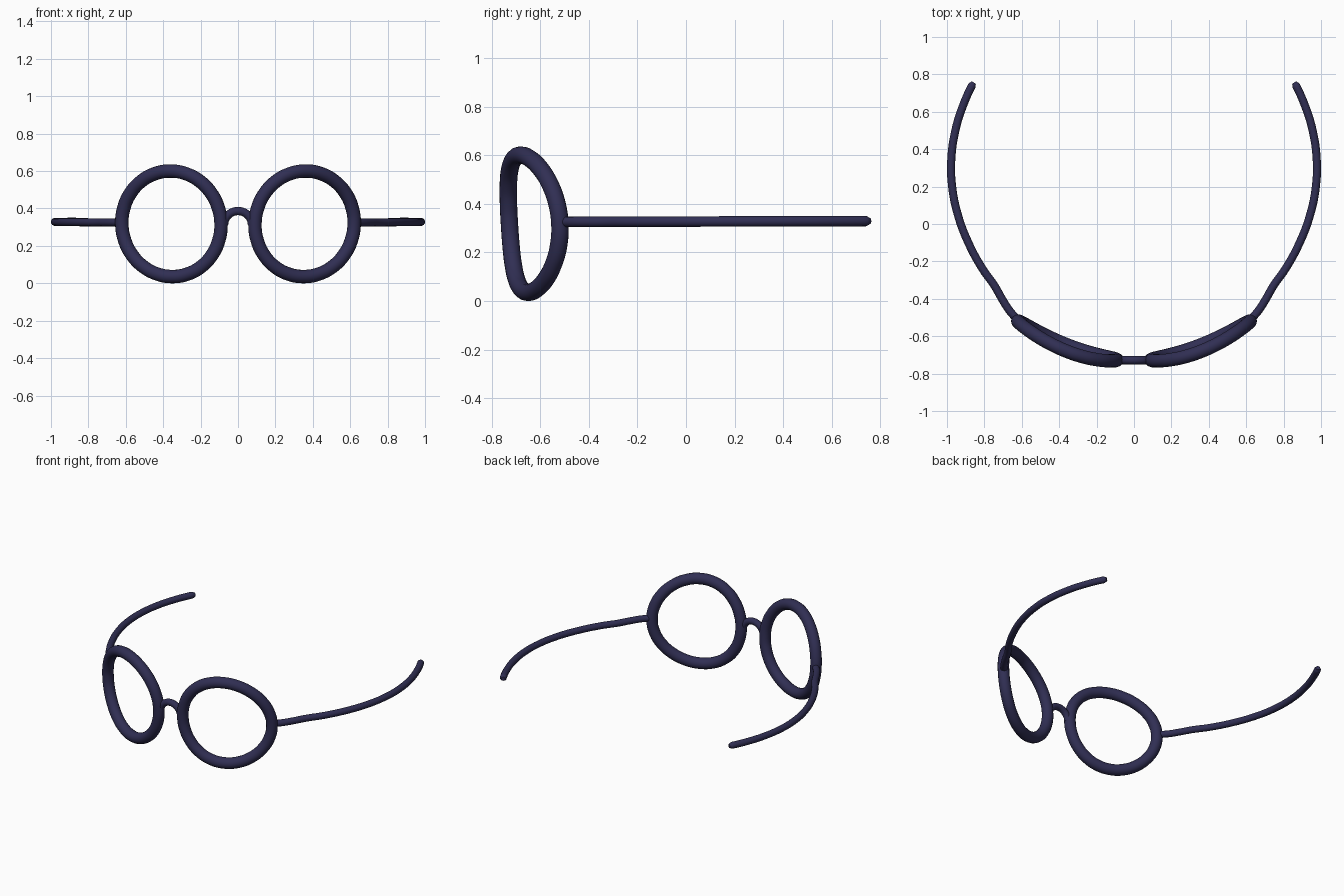
import bpy, math

if "Cube" in bpy.data.objects:
    bpy.data.objects.remove(bpy.data.objects["Cube"])

mat = bpy.data.materials.new("dark navy")
mat.diffuse_color = (0.03, 0.028, 0.088, 1)
mat.use_nodes = True
mat.node_tree.nodes["Principled BSDF"].inputs["Base Color"].default_value = mat.diffuse_color


def tube(name, pts, radius, cyclic=False, round_ends=False):
    """Sweep a round section along a path and turn it into a smooth mesh."""
    cu = bpy.data.curves.new(name, 'CURVE')
    cu.dimensions = '3D'
    cu.bevel_depth = radius
    cu.bevel_resolution = 6
    cu.use_fill_caps = True
    cu.resolution_u = 6
    sp = cu.splines.new('BEZIER')
    sp.bezier_points.add(len(pts) - 1)
    for bp, p in zip(sp.bezier_points, pts):
        bp.co = p
        bp.handle_left_type = bp.handle_right_type = 'AUTO'
    sp.use_cyclic_u = cyclic
    if round_ends:
        sp.bezier_points[-1].radius = 0.6
    tmp = bpy.data.objects.new(name + "_path", cu)
    bpy.context.collection.objects.link(tmp)
    dg = bpy.context.evaluated_depsgraph_get()
    me = bpy.data.meshes.new_from_object(tmp.evaluated_get(dg))
    bpy.data.objects.remove(tmp)
    ob = bpy.data.objects.new(name, me)
    bpy.context.collection.objects.link(ob)
    me.materials.clear()
    me.materials.append(mat)
    bpy.ops.object.select_all(action='DESELECT')
    ob.select_set(True)
    bpy.context.view_layer.objects.active = ob
    bpy.ops.object.shade_smooth_by_angle(angle=math.radians(50))
    return ob


def rim_point(a, s):
    """Circle wrapped round the face and leaning slightly forward at the top."""
    dz = 0.282 * math.sin(a)
    x = 0.356 + 0.265 * math.cos(a) + 0.02 * dz
    u = x - 0.09
    y = -0.727 + 0.078 * u + 0.59 * u * u - 0.062 * dz
    return (s * x, y, 0.318 + dz)


# temple arm path: short S bend at the hinge, then a long bow
arm = [(0.62, -0.515), (0.668, -0.46), (0.706, -0.40), (0.746, -0.33)]
arm += [(0.978 - 0.577 * (y - 0.3) ** 2, y)
        for y in (-0.24, -0.1, 0.05, 0.2, 0.35, 0.5, 0.62, 0.74)]
arm.append((0.856, 0.756))

for s, side in ((-1, "left"), (1, "right")):
    tube(side + "_rim", [rim_point(2 * math.pi * i / 20, s) for i in range(20)],
         0.036, cyclic=True)
    tube(side + "_temple_arm",
         [(s * x, y, 0.327 + 0.003 * y) for x, y in arm], 0.0215, round_ends=True)

# arched nose bridge
tube("nose_bridge", [(0.075 * math.cos(t), -0.728, 0.312 + 0.074 * math.sin(t))
                     for t in (math.pi * i / 8 for i in range(9))], 0.022)
